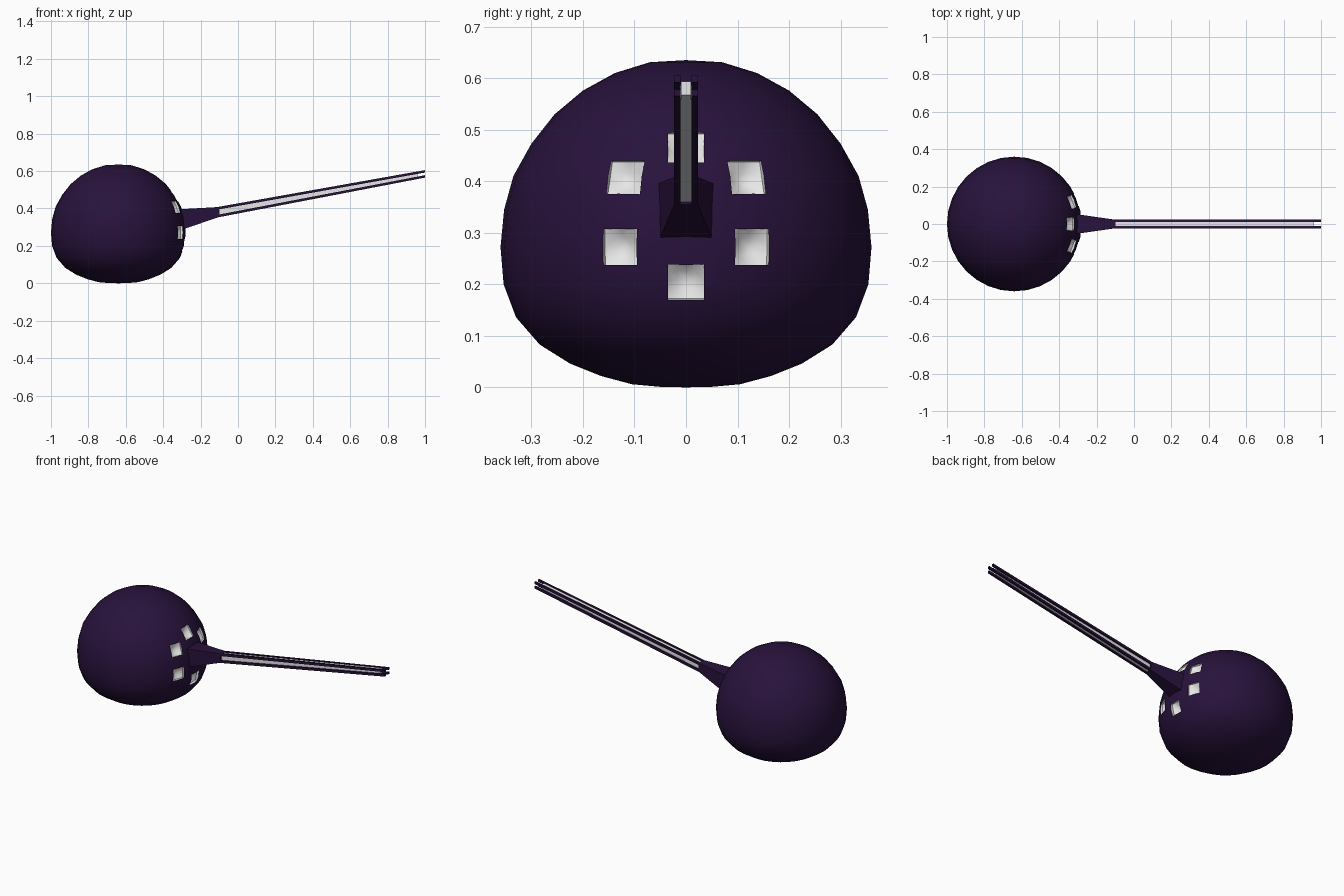
import bpy
import bmesh
import math
from mathutils import Vector, Matrix

cube = bpy.data.objects.get("Cube")
if cube:
    bpy.data.objects.remove(cube, do_unlink=True)


def material(name, rgb):
    mat = bpy.data.materials.new(name)
    mat.use_nodes = True
    mat.diffuse_color = (*rgb, 1)
    mat.node_tree.nodes["Principled BSDF"].inputs["Base Color"].default_value = (*rgb, 1)
    return mat


PURPLE = material("dark purple", (0.021, 0.006, 0.045))
WHITE = material("pale white", (0.8, 0.8, 0.8))


def make_object(name, bm, mats):
    bmesh.ops.recalc_face_normals(bm, faces=bm.faces[:])
    mesh = bpy.data.meshes.new(name)
    bm.to_mesh(mesh)
    bm.free()
    for mat in mats:
        mesh.materials.append(mat)
    obj = bpy.data.objects.new(name, mesh)
    bpy.context.collection.objects.link(obj)
    return obj


def beam(name, start, end, mat):
    """Tapered box between two sections given as (x, y0, y1, z0, z1)."""
    bm = bmesh.new()
    rings = []
    for x, y0, y1, z0, z1 in (start, end):
        corners = ((y0, z0), (y1, z0), (y1, z1), (y0, z1))
        rings.append([bm.verts.new((x, y, z)) for y, z in corners])
    for ring in rings:
        bm.faces.new(ring)
    for i in range(4):
        j = (i + 1) % 4
        bm.faces.new((rings[0][i], rings[0][j], rings[1][j], rings[1][i]))
    return make_object(name, bm, [mat])


# Round body, flatter underneath, turned from a profile
CENTRE = Vector((-0.64, 0, 0.28))
RADIUS = 0.36
profile = [(0, 0), (0.05, 0.001), (0.105, 0.006), (0.165, 0.022), (0.225, 0.046),
           (0.284, 0.083), (0.33, 0.136), (0.354, 0.2), (0.36, 0.272), (0.353, 0.345),
           (0.335, 0.41), (0.3, 0.473), (0.255, 0.53), (0.2, 0.576), (0.138, 0.61),
           (0.07, 0.631), (0, 0.635)]
bm = bmesh.new()
points = [bm.verts.new((CENTRE.x + r, 0, z)) for r, z in profile]
edges = [bm.edges.new(pair) for pair in zip(points, points[1:])]
bmesh.ops.spin(bm, geom=points + edges, cent=CENTRE, axis=(0, 0, 1),
               angle=math.tau, steps=32)
bmesh.ops.remove_doubles(bm, verts=bm.verts[:], dist=0.0005)
body = make_object("body", bm, [PURPLE, WHITE])

# Scoop block whose inner end bulges deeper in the middle
scoop = bmesh.new()
bmesh.ops.create_cube(scoop, size=2)
bmesh.ops.subdivide_edges(scoop, edges=scoop.edges[:], cuts=3, use_grid_fill=True)
for v in scoop.verts:
    u, w, h = v.co
    depth = 0.344 - 0.02 * (1 - u * u) * (1 - w * w)
    v.co = (u * 0.035, w * 0.035, depth + (0.42 - depth) * (h + 1) / 2)

# Ring of six scooped pockets around the neck
bm = bmesh.new()
for y, z in ((0, 0.47), (0.12, 0.41), (-0.12, 0.41),
             (0.13, 0.272), (-0.13, 0.272), (0, 0.203)):
    dz = z - CENTRE.z
    out = Vector((math.sqrt(RADIUS**2 - y * y - dz * dz), y, dz)).normalized()
    side = Vector((0, 0, 1)).cross(out).normalized()
    frame = Matrix((side, out.cross(side), out)).transposed()
    copies = {v: bm.verts.new(CENTRE + frame @ v.co) for v in scoop.verts}
    for face in scoop.faces:
        bm.faces.new([copies[v] for v in face.verts]).material_index = 1
scoop.free()
cutter = make_object("pocket_cutter", bm, [PURPLE, WHITE])
cutter.hide_render = True

cut = body.modifiers.new("pockets", "BOOLEAN")
cut.operation = "DIFFERENCE"
cut.solver = "EXACT"
cut.object = cutter
bpy.ops.object.select_all(action="DESELECT")
bpy.context.view_layer.objects.active = body
body.select_set(True)
bpy.ops.object.modifier_apply(modifier=cut.name)
bpy.data.objects.remove(cutter, do_unlink=True)
bpy.ops.object.shade_smooth_by_angle(angle=math.radians(30))

# Tapered neck joining the body to the shaft
beam("neck", (-0.31, -0.053, 0.053, 0.283, 0.396),
     (-0.1, -0.023, 0.023, 0.355, 0.408), PURPLE)

# Pale core of the shaft
beam("shaft_core", (-0.12, -0.015, 0.015, 0.356, 0.4),
     (0.96, -0.01, 0.01, 0.567, 0.594), WHITE)

# Four dark rails along the shaft corners
for side_name, s in (("back", 1), ("front", -1)):
    inner, outer = sorted((s * 0.011, s * 0.023))
    for level, z0, z1 in (("lower", 0.35, 0.565), ("upper", 0.392, 0.592)):
        beam(f"{side_name}_{level}_rail",
             (-0.12, inner, outer, z0, z0 + 0.014),
             (1.0, inner, outer, z1, z1 + 0.013), PURPLE)
